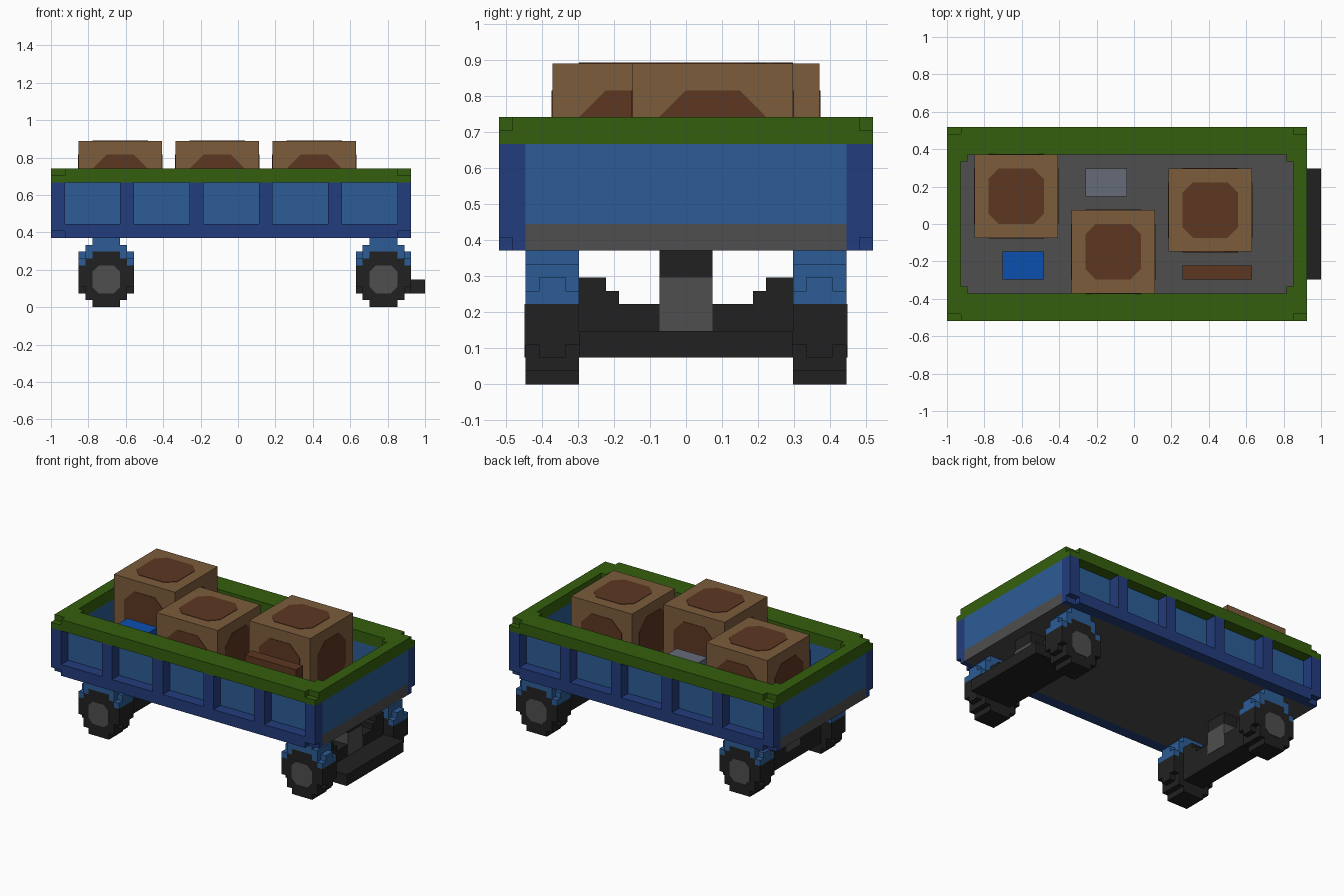
import bpy, bmesh, math
from mathutils import Vector

if "Cube" in bpy.data.objects:
    bpy.data.objects.remove(bpy.data.objects["Cube"], do_unlink=True)

U = 1 / 27  # size of one block


def material(name, rgb):
    lin = [((c / 255 + 0.055) / 1.055) ** 2.4 if c > 10 else c / 255 / 12.92 for c in rgb] + [1]
    m = bpy.data.materials.new(name)
    m.diffuse_color = lin
    m.use_nodes = True
    m.node_tree.nodes["Principled BSDF"].inputs["Base Color"].default_value = lin
    return m


GREEN = material("rim green", (53, 95, 14))
NAVY = material("frame navy", (34, 60, 124))
BLUE = material("panel blue", (44, 92, 150))
GREY = material("floor grey", (78, 78, 78))
BLACK = material("tyre black", (33, 33, 33))
TAN = material("crate brown", (124, 93, 60))
DARK = material("dark brown", (93, 55, 33))
BRIGHT = material("bright blue", (12, 80, 175))
PALE = material("pale grey", (102, 107, 120))


def finish(name, bm, mat):
    bmesh.ops.recalc_face_normals(bm, faces=bm.faces)
    me = bpy.data.meshes.new(name)
    bm.to_mesh(me)
    bm.free()
    me.materials.append(mat)
    ob = bpy.data.objects.new(name, me)
    bpy.context.collection.objects.link(ob)
    return ob


def blocks(name, boxes, mat):
    """One object from boxes (x0, x1, y0, y1, z0, z1) in block units."""
    bm = bmesh.new()
    for x0, x1, y0, y1, z0, z1 in boxes:
        vs = bmesh.ops.create_cube(bm, size=1)["verts"]
        for v in vs:
            v.co = Vector((((x0 + x1) / 2 + v.co.x * (x1 - x0)) * U - 1,
                           ((y0 + y1) / 2 + v.co.y * (y1 - y0)) * U,
                           ((z0 + z1) / 2 + v.co.z * (z1 - z0)) * U))
    return finish(name, bm, mat)


def plate(name, centre, axis, half, cut, mat):
    """Thin octagonal plate facing along axis; half width and corner cut in blocks."""
    n = Vector(axis)
    a = Vector((0, 0, 1)) if n.z == 0 else Vector((1, 0, 0))
    b = n.cross(a)
    c = Vector((centre[0] * U - 1, centre[1] * U, centre[2] * U))
    h, k = half, half - cut
    ring = [(h, -k), (h, k), (k, h), (-k, h), (-h, k), (-h, -k), (-k, -h), (k, -h)]
    bm = bmesh.new()
    f = bm.faces.new([bm.verts.new(c + (a * p + b * q) * U - n * 0.001) for p, q in ring])
    top = bmesh.ops.extrude_face_region(bm, geom=[f])["geom"]
    bmesh.ops.translate(bm, vec=n * 0.004, verts=[v for v in top if isinstance(v, bmesh.types.BMVert)])
    return finish(name, bm, mat)


def both(boxes):
    """Add the mirror of each box across y = 0."""
    return boxes + [(x0, x1, -y1, -y0, z0, z1) for x0, x1, y0, y1, z0, z1 in boxes]


# Tray: floor, side and end walls
blocks("floor", [(0, 52, -12, 12, 10, 12)], GREY)
blocks("side_walls", both([(2, 50, 10, 12, 12, 18)]), BLUE)
blocks("end_walls", [(0, 2, -12, 12, 12, 18), (50, 52, -12, 12, 12, 18)], BLUE)

# Outer frame: bottom rails with notched corners, and posts
frame = [(0, 52, 12, 13, 10, 11), (2, 50, 13, 14, 10, 11), (0, 52, 12, 14, 11, 12)]
frame += [(x, x + 2, 12, 14, 12, 18) for x in range(0, 51, 10)]
blocks("side_frames", both(frame), NAVY)

# Top rim with notched outer corners and stepped inner corners
rim = [(0, 52, 10, 13, 18, 20), (0, 52, 13, 14, 18, 19), (2, 50, 13, 14, 19, 20),
       (2, 3, 9, 10, 18, 20), (49, 50, 9, 10, 18, 20)]
blocks("top_rim", both(rim) + [(0, 2, -10, 10, 18, 20), (50, 52, -10, 10, 18, 20)], GREEN)

# Crates with a dark patch on every visible face
for i, (x, y) in enumerate([(10, 4), (24, -4), (38, 2)]):
    blocks(f"crate_{i}", [(x - 6, x + 6, y - 6, y + 6, 12, 24)], TAN)
    for j, n in enumerate([(0, 0, 1), (1, 0, 0), (-1, 0, 0), (0, 1, 0), (0, -1, 0)]):
        plate(f"crate_{i}_patch_{j}", (x + 6 * n[0], y + 6 * n[1], 18 + 6 * n[2]), n,
              4, 1.5 if n[2] else 2, DARK)

# Loose cargo
blocks("blue_parcel", [(8, 14, -8, -4, 12, 18)], BRIGHT)
blocks("grey_parcel", [(20, 26, 4, 8, 12, 18)], PALE)
blocks("plank", [(34, 44, -8, -6, 12, 20)], DARK)

# Wheels, wheel arches, hubs and axles
for end, cx in (("rear", 8), ("front", 48)):
    tyre, arch = [], []
    for y0, y1, trim in ((8, 9, 1), (9, 11, 0), (11, 12, 1)):
        for z0, z1, h in ((0, 1, 2), (1, 2, 3), (2, 3, 4 - trim), (3, 6, 4), (6, 7, 3), (7, 8, 2)):
            tyre.append((cx - h, cx + h, y0, y1, z0, z1))
        for z0, z1, inner, outer in ((6, 7, 3, 4), (7, 8, 2, 4 - trim)):
            arch.append((cx - outer, cx - inner, y0, y1, z0, z1))
            arch.append((cx + inner, cx + outer, y0, y1, z0, z1))
    arch += [(cx - 3, cx + 3, 8, 12, 8, 9), (cx - 2, cx + 2, 8, 12, 9, 10)]
    blocks(f"{end}_wheels", both(tyre), BLACK)
    blocks(f"{end}_wheel_arches", both(arch), BLUE)
    for s in (-1, 1):
        plate(f"{end}_hub_{'left' if s > 0 else 'right'}", (cx, 12 * s, 4), (0, s, 0), 2, 0.9, GREY)
    axle = both([(cx - 2, cx + 2, 6, 8, 6, 8), (cx - 2, cx + 2, 5, 6, 6, 7)])
    blocks(f"{end}_axle", axle + [(cx - 2, cx + 2, -8, 8, 2, 6), (cx - 2, cx + 2, -2, 2, 8, 10)], BLACK)
    blocks(f"{end}_pivot", [(cx - 2.05, cx + 2.05, -2, 2, 4, 8)], GREY)

# Bumper plate reaching past the tray
blocks("bumper_plate", [(50, 54, -8, 8, 2, 4)], BLACK)
